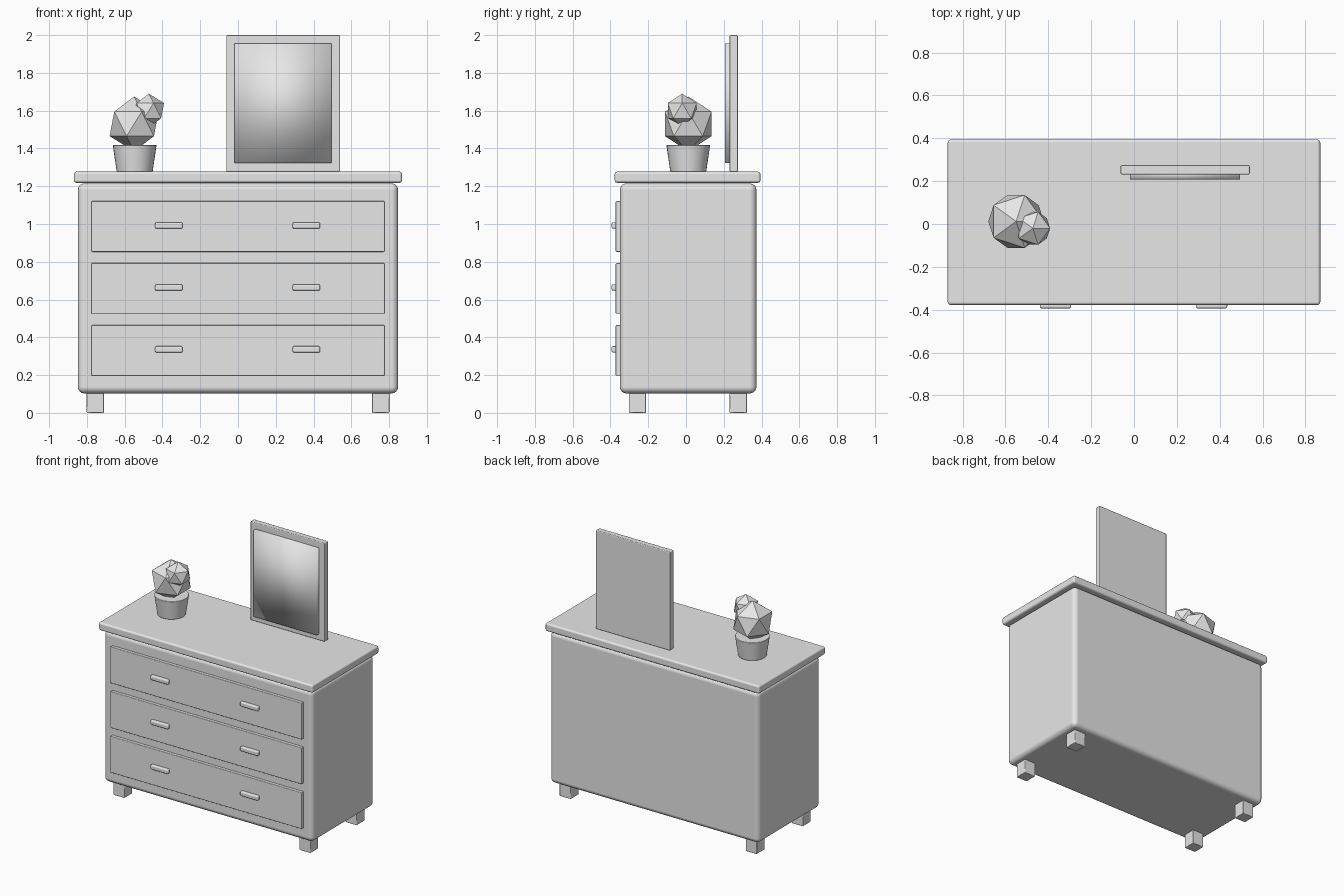
import bpy
import math

default = bpy.data.objects.get("Cube")
if default:
    bpy.data.objects.remove(default, do_unlink=True)

# One plain grey finish
grey = bpy.data.materials.new("light_grey")
grey.use_nodes = True
grey.diffuse_color = (0.8, 0.8, 0.8, 1)
grey.node_tree.nodes["Principled BSDF"].inputs["Base Color"].default_value = (0.8, 0.8, 0.8, 1)


def finish(name, bevel=0, segments=2):
    """Name the active object, give it the finish and round its edges."""
    ob = bpy.context.object
    ob.name = name
    ob.data.materials.append(grey)
    if bevel:
        mod = ob.modifiers.new("rounded_edges", "BEVEL")
        mod.width = bevel
        mod.segments = segments
        mod.limit_method = "ANGLE"
        mod.harden_normals = True
        bpy.ops.object.shade_smooth_by_angle(angle=math.radians(40))
    return ob


def box(name, x, y, z, bevel=0, segments=2):
    """Box from (min, max) ranges along each axis."""
    ranges = (x, y, z)
    bpy.ops.mesh.primitive_cube_add(size=1, location=[(a + b) / 2 for a, b in ranges])
    bpy.context.object.scale = [b - a for a, b in ranges]
    bpy.ops.object.transform_apply(location=False, rotation=False, scale=True)
    return finish(name, bevel, segments)


# Cabinet and top board
box("cabinet_body", (-0.848, 0.848), (-0.35, 0.373), (0.103, 1.215), 0.035, 4)
box("top_board", (-0.869, 0.869), (-0.378, 0.394), (1.218, 1.277), 0.014, 3)

# Legs
for side, x in (("right", -0.755), ("left", 0.755)):
    for end, y in (("front", -0.257), ("back", 0.277)):
        box(f"{end}_{side}_leg", (x - 0.046, x + 0.046), (y - 0.046, y + 0.046),
            (0, 0.108), 0.004, 1)

# Drawers, each with two handles
for name, z in (("bottom", 0.331), ("middle", 0.659), ("top", 0.987)):
    box(f"{name}_drawer", (-0.776, 0.776), (-0.372, -0.34),
        (z - 0.134, z + 0.134), 0.005)
    for side, x in (("right", -0.366), ("left", 0.362)):
        box(f"{name}_drawer_{side}_handle", (x - 0.073, x + 0.073), (-0.394, -0.365),
            (z - 0.012, z + 0.022), 0.009, 3)

# Standing mirror: frame, and a softly shaded glass panel
box("mirror_frame", (-0.062, 0.54), (0.231, 0.275), (1.277, 2.0), 0.006)
box("mirror_glass", (-0.018, 0.495), (0.207, 0.25), (1.322, 1.955))
bpy.ops.object.shade_smooth()

# Tapered pot
bpy.ops.mesh.primitive_cone_add(vertices=32, radius1=0.095, radius2=0.116, depth=0.143,
                                location=(-0.547, 0.012, 1.348))
finish("plant_pot", 0.005)

# Faceted plant
for name, radius, place in (("large_plant_ball", 0.145, (-0.55, 0.012, 1.53)),
                            ("small_plant_ball", 0.09, (-0.472, -0.02, 1.6))):
    bpy.ops.mesh.primitive_ico_sphere_add(subdivisions=1, radius=radius, location=place)
    finish(name)
